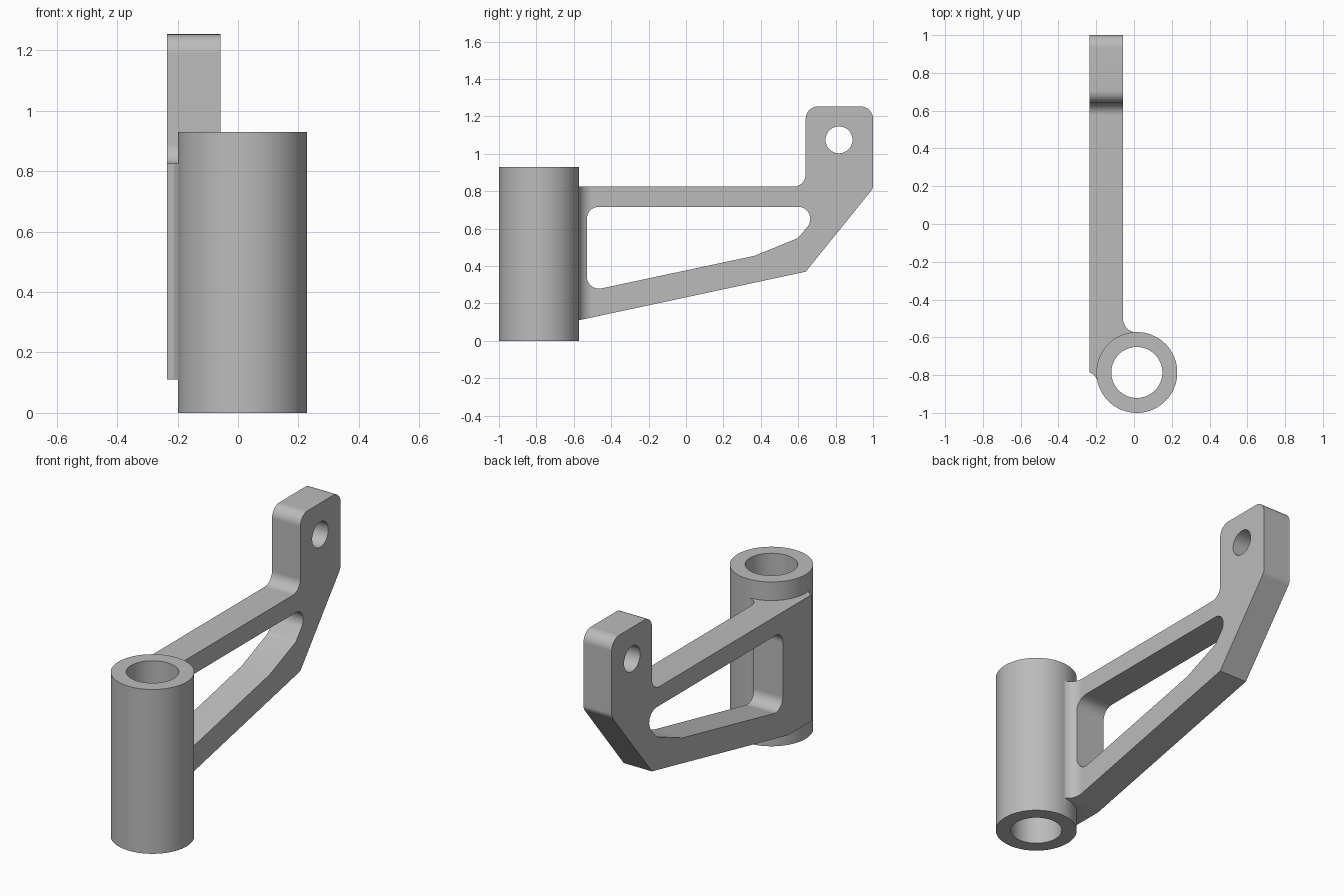
import bpy, bmesh, math
from mathutils import Vector

cube = bpy.data.objects.get("Cube")
if cube:
    bpy.data.objects.remove(cube, do_unlink=True)

# Plain grey casting material
grey = bpy.data.materials.new("cast grey")
grey.use_nodes = True
colour = (0.5, 0.5, 0.5, 1)
grey.diffuse_color = colour
grey.node_tree.nodes["Principled BSDF"].inputs["Base Color"].default_value = colour


def rounded(corners, steps=10):
    """Turn (u, v, radius) corners into an outline with tangent arcs."""
    out = []
    for i, (u, v, r) in enumerate(corners):
        p = Vector((u, v))
        if not r:
            out.append(p)
            continue
        a = (Vector(corners[i - 1][:2]) - p).normalized()
        b = (Vector(corners[(i + 1) % len(corners)][:2]) - p).normalized()
        half = a.angle(b) / 2
        centre = p + (a + b).normalized() * r / math.sin(half)
        start = p + a * r / math.tan(half) - centre
        end = p + b * r / math.tan(half) - centre
        sweep = start.angle_signed(end)
        for k in range(steps + 1):
            t = -sweep * k / steps
            c, s = math.cos(t), math.sin(t)
            out.append(centre + Vector((start.x * c - start.y * s,
                                        start.x * s + start.y * c)))
    return out


def prism(name, outline, low, high, axis):
    """Extrude an outline along x (outline in y, z) or z (outline in x, y)."""
    bm = bmesh.new()
    place = (lambda p: (low, p.x, p.y)) if axis == "x" else (lambda p: (p.x, p.y, low))
    face = bm.faces.new([bm.verts.new(place(p)) for p in outline])
    new = bmesh.ops.extrude_face_region(bm, geom=[face])["geom"]
    depth = high - low
    shift = Vector((depth, 0, 0)) if axis == "x" else Vector((0, 0, depth))
    bmesh.ops.translate(bm, vec=shift, verts=[g for g in new if isinstance(g, bmesh.types.BMVert)])
    bmesh.ops.recalc_face_normals(bm, faces=bm.faces)
    mesh = bpy.data.meshes.new(name)
    bm.to_mesh(mesh)
    bm.free()
    mesh.materials.append(grey)
    obj = bpy.data.objects.new(name, mesh)
    bpy.context.collection.objects.link(obj)
    return obj


def circle(u, v, r, n):
    return [Vector((u + r * math.cos(math.tau * k / n),
                    v + r * math.sin(math.tau * k / n))) for k in range(n)]


def combine(obj, other, operation):
    """Apply one boolean and remove the helper."""
    mod = obj.modifiers.new("boolean", "BOOLEAN")
    mod.operation, mod.solver, mod.object = operation, "EXACT", other
    graph = bpy.context.evaluated_depsgraph_get()
    mesh = bpy.data.meshes.new_from_object(obj.evaluated_get(graph))
    obj.modifiers.clear()
    obj.data = mesh
    bpy.data.objects.remove(other, do_unlink=True)


# Arm side profile with raised lug
R = 0.065
bracket = prism("pivot_bracket", rounded([
    (-0.95, 0.11, 0), (-0.575, 0.11, 0), (0.64, 0.37, 0), (1, 0.815, 0.05),
    (1, 1.253, R), (0.64, 1.253, R), (0.64, 0.825, R), (-0.95, 0.825, 0)]),
    -0.3, 0.1, "x")

# Arm plan, with blends into the sleeve
plan = prism("arm_plan", rounded([
    (-0.235, 1.1, 0), (-0.235, -0.785, 0), (-0.212, -0.798, 0), (-0.19, -0.832, 0),
    (0.015, -0.785, 0), (0.015, -0.574, 0), (-0.058, -0.574, 0.073),
    (-0.058, 1.1, 0)]), -0.1, 1.4, "z")
combine(bracket, plan, "INTERSECT")

# Lightening window and lug hole
window = prism("window_cutter", rounded([
    (-0.53, 0.264, R), (0.366, 0.455, 0), (0.60, 0.55, 0.05),
    (0.737, 0.717, R), (-0.53, 0.717, R)]), -0.5, 0.5, "x")
combine(bracket, window, "DIFFERENCE")
combine(bracket, prism("lug_hole_cutter", circle(0.818, 1.075, 0.072, 48), -0.5, 0.5, "x"),
        "DIFFERENCE")

# Pivot sleeve and its bore
combine(bracket, prism("sleeve", circle(0.015, -0.786, 0.214, 96), 0, 0.93, "z"), "UNION")
combine(bracket, prism("bore_cutter", circle(0.015, -0.786, 0.135, 72), -0.2, 1.2, "z"),
        "DIFFERENCE")

# Smooth curves, crisp edges
bpy.ops.object.select_all(action="DESELECT")
bracket.select_set(True)
bpy.context.view_layer.objects.active = bracket
bpy.ops.object.shade_smooth_by_angle(angle=math.radians(25))
weighted = bracket.modifiers.new("weighted normals", "WEIGHTED_NORMAL")
weighted.keep_sharp = True
